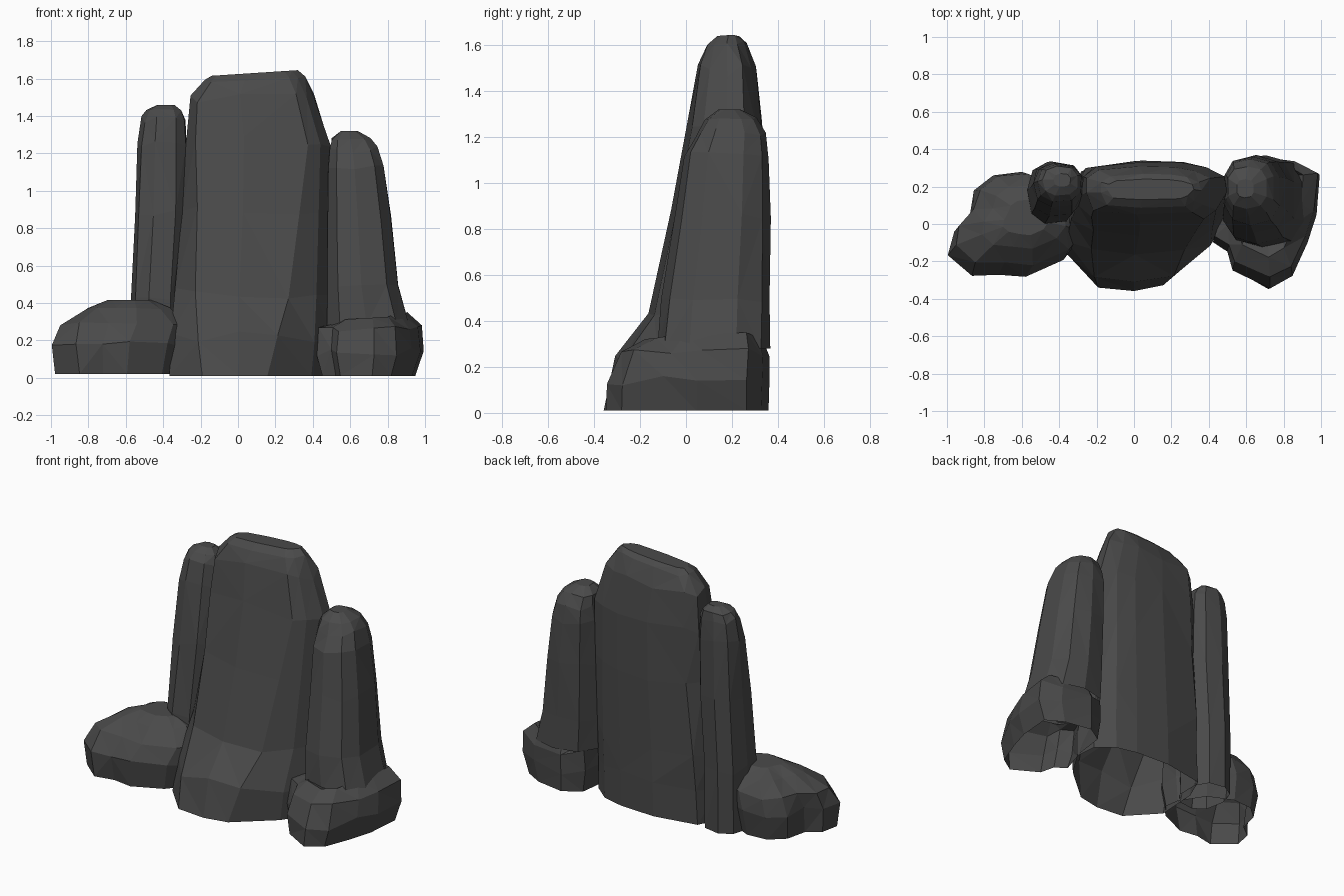
import bpy, bmesh, math, random

random.seed(11)

# One dark stone colour for everything
stone = bpy.data.materials.new("dark grey stone")
stone.diffuse_color = (0.068, 0.068, 0.068, 1)


def unit(pts):
    """Stretch an outline to fill the unit square."""
    lo = [min(p[k] for p in pts) for k in (0, 1)]
    hi = [max(p[k] for p in pts) for k in (0, 1)]
    return [tuple((p[k] - lo[k]) / (hi[k] - lo[k]) for k in (0, 1)) for p in pts]


def rounded(n, power=0.75, turn=0.3):
    """Rounded-square outline with n sides."""
    angles = [turn + 2 * math.pi * i / n for i in range(n)]
    return unit([(math.copysign(abs(math.cos(a)) ** power, math.cos(a)),
                  math.copysign(abs(math.sin(a)) ** power, math.sin(a))) for a in angles])


def rock(name, low, rings, high=None, rough=0.04, wave=0.03, tilt=0.0, cap=True):
    """Faceted rock lofted through rings (z, x0, x1, y0, y1), open underneath.
    The outline blends from low to high."""
    high = high or low
    bm = bmesh.new()
    loops = []
    last = len(rings) - 1
    for k, (z, x0, x1, y0, y1) in enumerate(rings):
        t = min(1, k / 4)
        loop = []
        for (ua, va), (ub, vb) in zip(low, high):
            s = 1 - random.random() * rough * (k < last)
            u = 0.5 + (ua + (ub - ua) * t - 0.5) * s
            v = 0.5 + (va + (vb - va) * t - 0.5) * s
            dz = random.uniform(-wave, wave) if 0 < k < last else 0
            if k >= last - 1:
                dz = dz * 0.4 + tilt * (u - 0.5)
            loop.append(bm.verts.new((x0 + u * (x1 - x0), y0 + v * (y1 - y0), z + dz)))
        loops.append(loop)
    n = len(low)
    for a, b in zip(loops, loops[1:]):
        for i in range(n):
            j = (i + 1) % n
            bm.faces.new((a[i], a[j], b[j], b[i]))
    if cap:
        bm.faces.new(loops[-1])
    bmesh.ops.triangulate(bm, faces=bm.faces[:])
    bmesh.ops.recalc_face_normals(bm, faces=bm.faces[:])
    me = bpy.data.meshes.new(name)
    bm.to_mesh(me)
    bm.free()
    me.materials.append(stone)
    ob = bpy.data.objects.new(name, me)
    bpy.context.collection.objects.link(ob)
    return ob


# Central slab: wedge-shaped foot, broad flat face above
foot = [(0, .3), (.2, .03), (.42, 0), (.6, .05), (.87, .34), (1, .6),
        (.98, .8), (.86, .93), (.7, .98), (.42, 1), (.1, .92), (.02, .7)]
face = [(0, .45), (.06, .08), (.4, 0), (.84, .05), (.93, .2), (1, .5),
        (.98, .75), (.86, .9), (.7, .98), (.42, 1), (.1, .92), (.01, .75)]
rock("central_slab", foot, [
    (0.01, -.37, .51, -.365, .34),
    (0.22, -.36, .51, -.315, .34),
    (0.45, -.345, .51, -.165, .34),
    (0.90, -.30, .505, -.065, .34),
    (1.26, -.28, .50, .01, .335),
    (1.49, -.26, .42, .05, .31),
    (1.60, -.18, .36, .085, .27),
    (1.63, -.14, .32, .13, .24)], face, rough=0.02, wave=0.03, tilt=0.03)

# Slim column on the left
rock("left_column", rounded(9, 0.8), [
    (0.02, -.575, -.30, -.01, .335),
    (0.42, -.575, -.30, .00, .335),
    (0.88, -.555, -.27, .04, .335),
    (1.25, -.54, -.27, .09, .33),
    (1.38, -.52, -.28, .12, .32),
    (1.43, -.49, -.30, .15, .31),
    (1.46, -.43, -.34, .20, .27)], wave=0.02)

# Thicker, leaning column on the right
rock("right_column", rounded(10, 0.75), [
    (0.28, .475, .92, -.13, .37),
    (0.48, .475, .86, -.11, .37),
    (0.85, .475, .82, -.05, .37),
    (1.12, .48, .78, -.01, .365),
    (1.22, .49, .75, .04, .35),
    (1.28, .50, .71, .08, .31),
    (1.32, .55, .64, .14, .24)], rough=0.03, wave=0.02)

# Boulder mass at the left foot: a large lump with a smaller one at its outer end
left_plan = unit([(-1, -.17), (-.97, -.04), (-.88, .03), (-.85, .18), (-.75, .27),
                  (-.6, .28), (-.42, .2), (-.31, .02), (-.29, -.09), (-.38, -.19),
                  (-.58, -.29), (-.72, -.27), (-.86, -.3)])
left_top = unit([(-.83, -.06), (-.82, .0), (-.78, .07), (-.76, .12), (-.7, .16),
                 (-.6, .17), (-.5, .14), (-.44, .06), (-.42, -.02), (-.46, -.08),
                 (-.58, -.13), (-.68, -.12), (-.78, -.1)])
rock("left_boulder", left_plan, [
    (0.02, -.985, -.32, -.28, .25),
    (0.18, -1.0, -.29, -.30, .28),
    (0.29, -.96, -.26, -.23, .27),
    (0.37, -.82, -.36, -.14, .21),
    (0.415, -.70, -.46, -.06, .13)], left_top, wave=0.015)

# Boulder mass wrapped around the foot of the right column
right_plan = unit([(.42, -.1), (.5, -.15), (.53, -.25), (.73, -.345), (.85, -.28),
                   (.93, -.1), (.98, .05), (1, .27), (.87, .34), (.65, .37),
                   (.52, .3), (.49, .1)])
rock("right_boulder", right_plan, [
    (0.01, .45, .95, -.35, .365),
    (0.14, .415, 1.0, -.345, .37),
    (0.27, .43, .985, -.29, .365),
    (0.32, .50, .91, -.18, .34),
    (0.29, .53, .88, -.10, .32)], rough=0.025, wave=0.025, tilt=0.05, cap=False)
